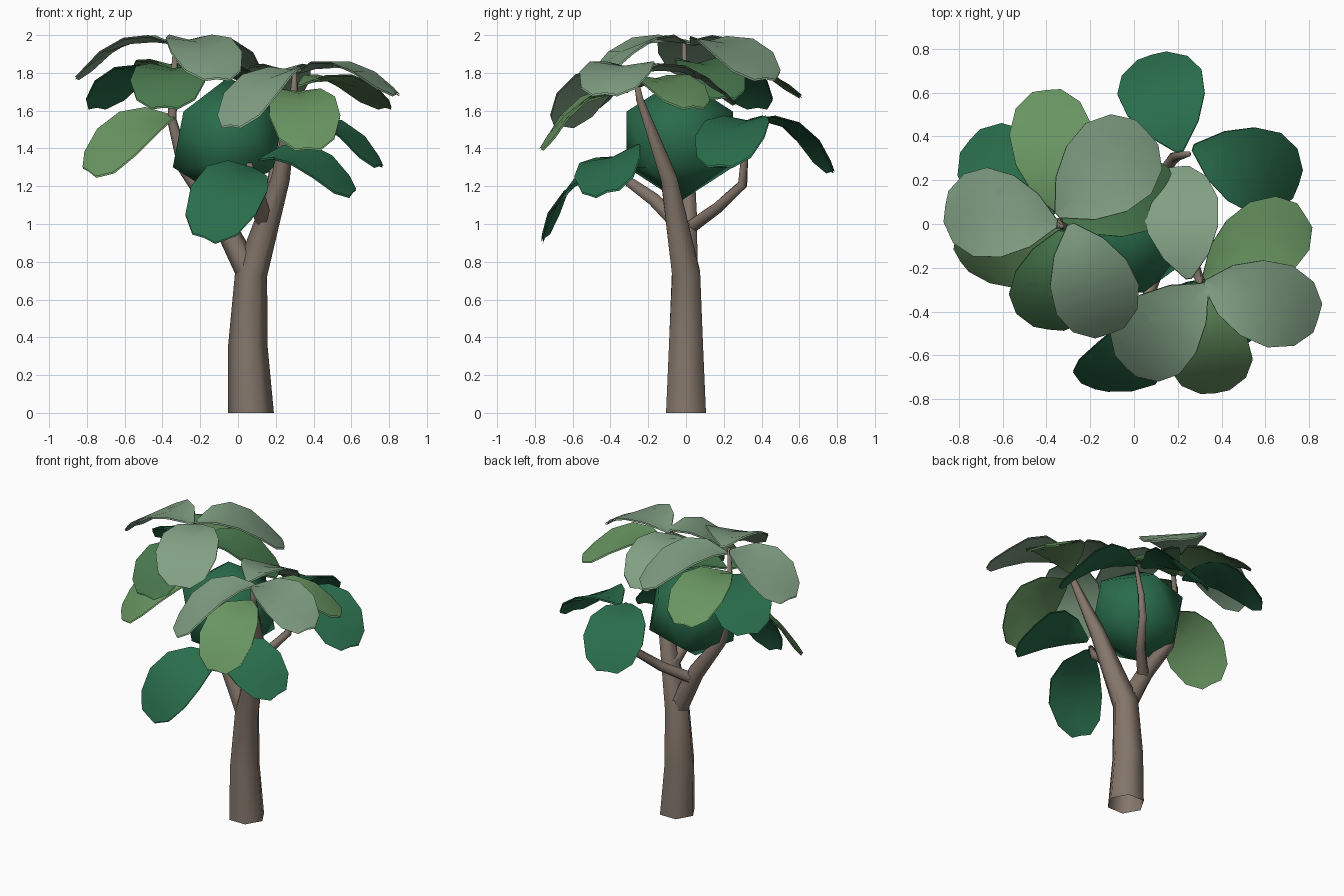
import bpy, bmesh
from math import sin, cos, pi, radians
from mathutils import Vector

if "Cube" in bpy.data.objects:
    bpy.data.objects.remove(bpy.data.objects["Cube"])


def material(name, rgb):
    m = bpy.data.materials.new(name)
    m.diffuse_color = (*rgb, 1)
    m.use_nodes = True
    m.node_tree.nodes["Principled BSDF"].inputs["Base Color"].default_value = m.diffuse_color
    return m


BARK = material("bark", (0.23, 0.18, 0.145))
DARK = material("dark_green", (0.022, 0.15, 0.07))
MID = material("mid_green", (0.065, 0.19, 0.075))
OLIVE = material("olive_green", (0.14, 0.30, 0.12))
PALE = material("pale_green", (0.22, 0.35, 0.23))


def finish(bm, name, mat):
    for f in bm.faces:
        f.smooth = True
    me = bpy.data.meshes.new(name)
    bm.to_mesh(me)
    bm.free()
    me.materials.append(mat)
    ob = bpy.data.objects.new(name, me)
    bpy.context.collection.objects.link(ob)
    return ob


def limb(name, path, sides=6):
    """Tapered tube, open at the bottom, through (x, y, z, radius) points."""
    bm = bmesh.new()
    pts = [Vector(p[:3]) for p in path]
    rings = []
    for i, p in enumerate(pts):
        d = (pts[min(i + 1, len(pts) - 1)] - pts[max(i - 1, 0)]).normalized()
        if i == 0 and p.z == 0:
            d = Vector((0, 0, 1))
        u = Vector((1, 0, 0))
        u = (u - d * u.dot(d)).normalized()
        v = d.cross(u)
        r = path[i][3]
        rings.append([bm.verts.new(p + r * (u * cos(2 * pi * k / sides) + v * sin(2 * pi * k / sides)))
                      for k in range(sides)])
    for a, b in zip(rings, rings[1:]):
        for k in range(sides):
            n = (k + 1) % sides
            bm.faces.new((a[k], a[n], b[n], b[k]))
    bm.faces.new(rings[-1])
    finish(bm, name, BARK)


# length fraction, width fraction, height of the edges above the midrib
OUTLINE = [(0, .08, 0), (.16, .6, .03), (.38, .92, .025), (.64, 1, .0), (.87, .78, -.02), (1, .35, -.01)]


def leaf(name, mat, base, tip, half=0.195, roll=0, arch=0.08):
    """Thin leaf with an upper and a lower skin: folded up at the base, arching to the tip."""
    bm = bmesh.new()
    base, tip = Vector(base), Vector(tip)
    d = (tip - base).normalized()
    s = d.cross(Vector((0, 0, 1))).normalized()
    n = s.cross(d)
    a = radians(roll)
    s, n = s * cos(a) + n * sin(a), n * cos(a) - s * sin(a)
    for side in (1, -1):
        rows = []
        for t, w, cup in OUTLINE:
            p = base.lerp(tip, t) + n * (4 * arch * t * (1 - t) + side * .005)
            rows.append([bm.verts.new(p + s * c * w * half + n * cup * abs(c)) for c in (-1, 0, 1)])
        for q, r in zip(rows, rows[1:]):
            for k in range(2):
                bm.faces.new((q[k], q[k + 1], r[k + 1], r[k])[::side])
    finish(bm, name, mat)


# trunk running into the right limb
limb("trunk", [(.068, 0, 0, .122), (.052, 0, .36, .104), (.07, 0, .74, .086),
               (.225, -.09, 1.24, .05), (.295, -.245, 1.66, .022), (.3, -.27, 1.8, .012)])
# left limb and the two side limbs
limb("left_limb", [(.06, 0, .74, .07), (-.09, .01, 1.03, .055), (-.28, .01, 1.3, .04),
                   (-.35, 0, 1.55, .025), (-.33, -.01, 1.96, .012)])
limb("back_limb", [(-.06, .02, .98, .04), (.08, .16, 1.08, .034), (.18, .3, 1.21, .028),
                   (.2, .31, 1.36, .022), (.25, .32, 1.54, .012)])
limb("front_limb", [(.14, -.03, .99, .048), (.11, -.17, 1.13, .04), (.07, -.31, 1.23, .03),
                    (.06, -.36, 1.32, .016)])

# inner foliage mass
bm = bmesh.new()
bmesh.ops.create_icosphere(bm, subdivisions=1, radius=0.33)
bmesh.ops.translate(bm, verts=bm.verts, vec=(-.05, -.033, 1.448))
finish(bm, "foliage_core", DARK)

# leaves on the left limb
leaf("left_leaf_1", PALE, (-.35, 0, 1.955), (-.86, .08, 1.775), .205)
leaf("left_leaf_2", PALE, (-.35, .04, 1.95), (.06, .42, 1.77), .22)
leaf("left_leaf_3", PALE, (-.29, 0, 1.96), (-.11, -.5, 1.77), .2)
leaf("left_leaf_4", MID, (-.33, -.03, 1.81), (-.39, -.48, 1.62), .2)
leaf("left_leaf_5", MID, (-.33, .02, 1.83), (.18, .2, 1.67), .18)
leaf("left_leaf_6", OLIVE, (-.34, .05, 1.82), (-.4, .61, 1.68), .19)
leaf("left_leaf_7", DARK, (-.36, .05, 1.8), (-.75, .38, 1.62), .2)
leaf("left_leaf_8", OLIVE, (-.34, 0, 1.57), (-.79, -.17, 1.28), .19, roll=25, arch=.065)

# leaves on the right limb
leaf("right_leaf_1", PALE, (.32, -.27, 1.8), (.84, -.43, 1.69), .195)
leaf("right_leaf_2", PALE, (.33, -.28, 1.81), (-.04, -.65, 1.52), .2)
leaf("right_leaf_3", PALE, (.25, -.25, 1.8), (.19, .26, 1.64), .175)
leaf("right_leaf_4", OLIVE, (.32, -.25, 1.73), (.78, .04, 1.62), .185)
leaf("right_leaf_5", OLIVE, (.31, -.3, 1.7), (.37, -.77, 1.4), .19)

# leaves on the back and front limbs
leaf("back_leaf_1", DARK, (.21, .33, 1.55), (.08, .77, 1.28), .2)
leaf("back_leaf_2", DARK, (.27, .35, 1.54), (.75, .18, 1.31), .195)
leaf("front_leaf_1", DARK, (.09, -.36, 1.29), (-.18, -.75, .93), .195, roll=27, arch=.1)
leaf("front_leaf_2", DARK, (.11, -.33, 1.34), (.61, -.42, 1.17), .19, roll=-18, arch=.085)
